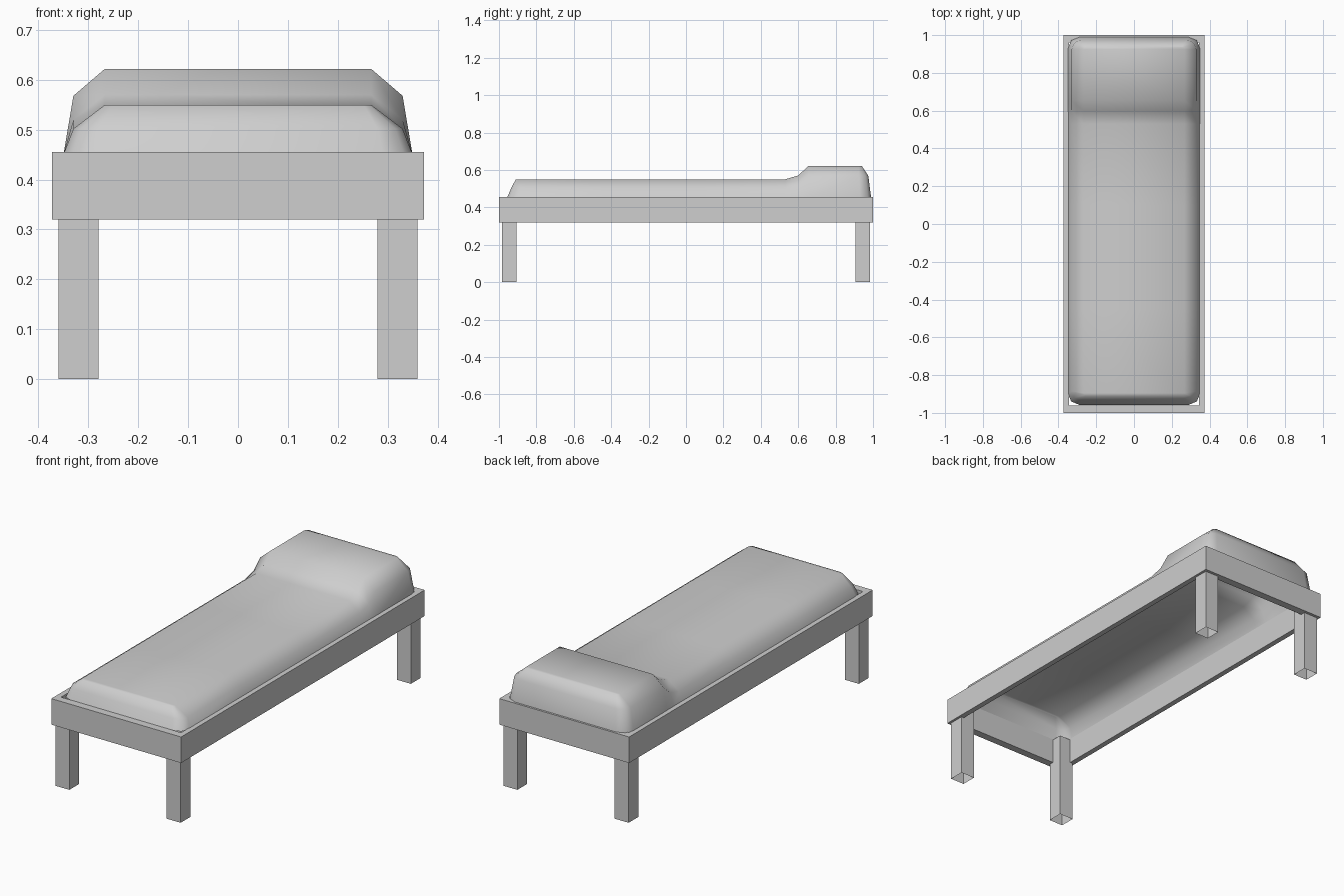
import bpy, bmesh

if "Cube" in bpy.data.objects:
    bpy.data.objects.remove(bpy.data.objects["Cube"], do_unlink=True)

grey = bpy.data.materials.new("light_grey")
grey.use_nodes = True
colour = (0.62, 0.62, 0.62, 1)
grey.diffuse_color = colour
grey.node_tree.nodes["Principled BSDF"].inputs["Base Color"].default_value = colour


def finish(name, bm, smooth=False):
    bmesh.ops.recalc_face_normals(bm, faces=bm.faces)
    for face in bm.faces:
        face.smooth = smooth
    mesh = bpy.data.meshes.new(name)
    bm.to_mesh(mesh)
    bm.free()
    mesh.materials.append(grey)
    obj = bpy.data.objects.new(name, mesh)
    bpy.context.collection.objects.link(obj)
    return obj


def rectangle(bm, hx, hy, z, cx=0, cy=0):
    return [bm.verts.new((cx + sx * hx, cy + sy * hy, z))
            for sx, sy in ((-1, -1), (1, -1), (1, 1), (-1, 1))]


def bridge(bm, lower, upper):
    n = len(lower)
    for i in range(n):
        j = (i + 1) % n
        bm.faces.new((lower[i], lower[j], upper[j], upper[i]))


# Bed frame: a rectangular ring, open in the middle
BOTTOM, TOP = 0.32, 0.455
bm = bmesh.new()
loops = [rectangle(bm, hx, hy, z) for hx, hy, z in (
    (0.373, 1.0, BOTTOM), (0.373, 1.0, TOP), (0.345, 0.96, TOP), (0.345, 0.96, BOTTOM))]
for a, b in zip(loops, loops[1:] + loops[:1]):
    bridge(bm, a, b)
finish("bed_frame", bm)

# Legs: hollow square tubes
for end, sy in (("front", -1), ("back", 1)):
    for side, sx in (("right", -1), ("left", 1)):
        bm = bmesh.new()
        low, high = [rectangle(bm, 0.04, 0.04, z, sx * 0.32, sy * 0.945)
                     for z in (0, TOP - 0.005)]
        bridge(bm, low, high)
        finish(f"{end}_{side}_leg", bm)


# Mattress and pillow cover: one shell of rounded rectangular rings
def pillow_rise(y):
    if y < 0.54:
        return 0
    return 0.28 if y < 0.62 else 1


def cover_ring(bm, half_width, front, back, corner, z, rise):
    stations = [front + corner, -0.45, 0.1, 0.53, 0.6, 0.655, back - corner]
    cut = half_width - corner
    bevel = corner * 0.29
    left = [(cut, front), (half_width - bevel, front + bevel)]
    left += [(half_width, y) for y in stations]
    left += [(half_width - bevel, back - bevel), (cut, back)]
    points = left + [(-x, y) for x, y in reversed(left)]
    return [bm.verts.new((x, y, z + rise * pillow_rise(y))) for x, y in points]


bm = bmesh.new()
rings = [cover_ring(bm, *spec) for spec in (
    (0.35, -0.957, 0.99, 0.06, 0.45, 0),
    (0.33, -0.935, 0.975, 0.05, 0.502, 0.066),
    (0.267, -0.91, 0.94, 0.015, 0.55, 0.072))]
for a, b in zip(rings, rings[1:]):
    bridge(bm, a, b)
top = rings[-1]
for i in range(len(top) // 2 - 1):
    bm.faces.new((top[i], top[i + 1], top[-2 - i], top[-1 - i]))
finish("mattress_and_pillow", bm, smooth=True)
